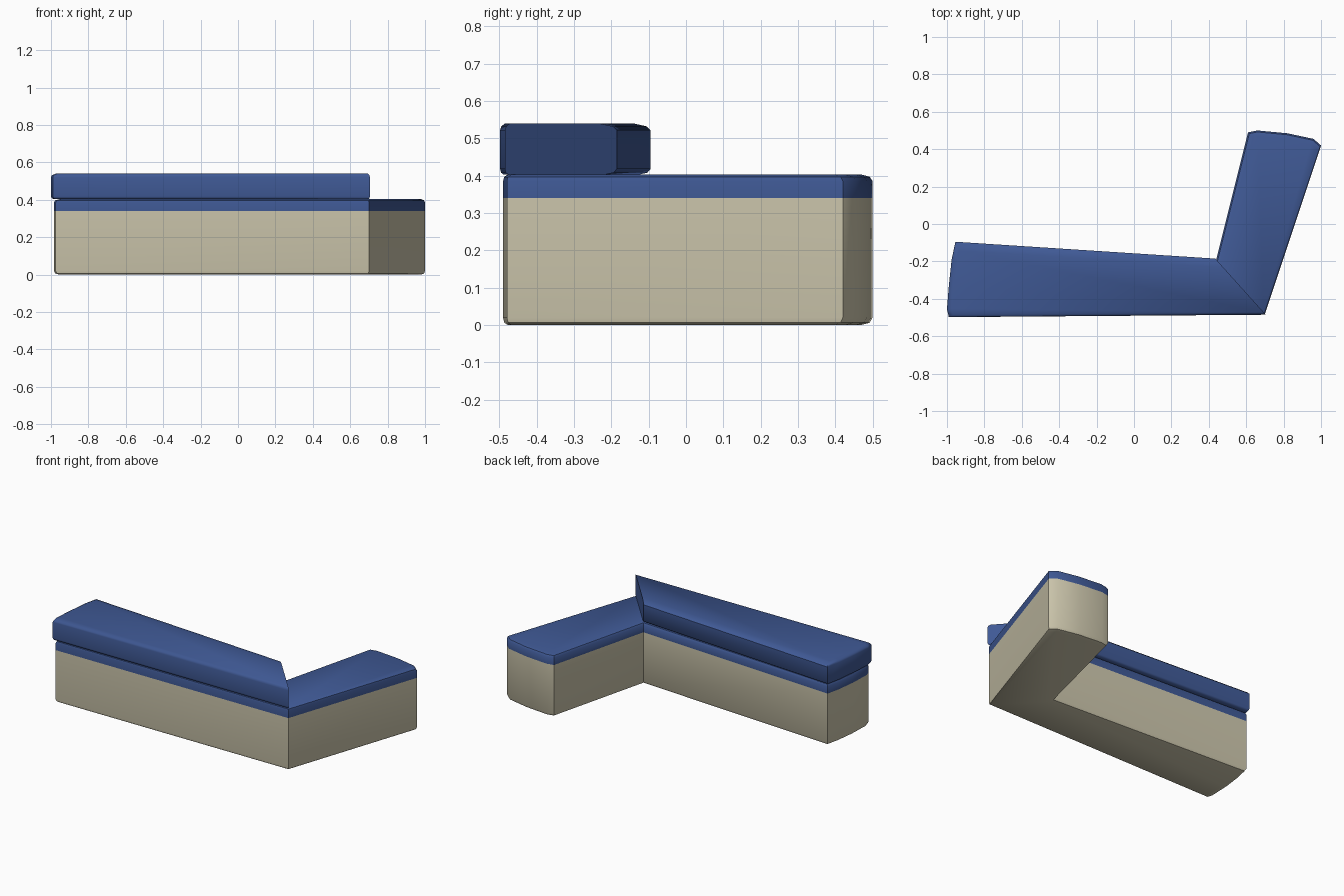
import bpy, bmesh, math
from mathutils import Vector

if "Cube" in bpy.data.objects:
    bpy.data.objects.remove(bpy.data.objects["Cube"])


def material(name, rgb):
    m = bpy.data.materials.new(name)
    m.diffuse_color = (*rgb, 1)
    m.use_nodes = True
    m.node_tree.nodes["Principled BSDF"].inputs["Base Color"].default_value = m.diffuse_color
    return m


def inset(outline, weights, d):
    """Move every edge inward by d * its weight and re-intersect neighbours."""
    n = len(outline)
    pts = [Vector(p) for p in outline]
    normals = []
    for i in range(n):
        e = (pts[(i + 1) % n] - pts[i]).normalized()
        normals.append(Vector((-e.y, e.x)))
    result = []
    for i in range(n):
        a, b = normals[i - 1], normals[i]
        da, db = d * weights[i - 1], d * weights[i]
        det = a.x * b.y - a.y * b.x
        result.append(pts[i] + Vector((da * b.y - db * a.y, a.x * db - b.x * da)) / det)
    return result


def loft(name, outline, weights, rings, mat, bottom=True, top=True):
    """Stack inset copies of an outline; rings are (inset, height)."""
    bm = bmesh.new()
    loops = [[bm.verts.new((p.x, p.y, z)) for p in inset(outline, weights, d)]
             for d, z in rings]
    n = len(outline)
    for lo, hi in zip(loops, loops[1:]):
        for i in range(n):
            j = (i + 1) % n
            bm.faces.new((lo[i], lo[j], hi[j], hi[i]))
    if bottom:
        bm.faces.new(loops[0][::-1])
    if top:
        bm.faces.new(loops[-1])
    mesh = bpy.data.meshes.new(name)
    bm.to_mesh(mesh)
    bm.free()
    mesh.materials.append(mat)
    ob = bpy.data.objects.new(name, mesh)
    bpy.context.collection.objects.link(ob)
    bpy.ops.object.select_all(action='DESELECT')
    ob.select_set(True)
    bpy.context.view_layer.objects.active = ob
    bpy.ops.object.shade_smooth_by_angle(angle=math.radians(40))
    return ob


cream = material("cream_fabric", (0.60, 0.56, 0.41))
blue = material("blue_fabric", (0.05, 0.10, 0.30))

# Angled L footprint shared by the base and the seat, with bowed ends
footprint = [(-0.975, -0.49), (0.70, -0.48), (1.0, 0.42), (0.96, 0.455),
             (0.82, 0.485), (0.66, 0.50), (0.61, 0.49), (0.44, -0.19),
             (-0.945, -0.11), (-0.965, -0.20), (-0.98, -0.32), (-0.985, -0.455)]
soft = [0.4, 0.4, 1, 1, 1, 1, 1, 1, 1, 1, 1, 1]

# Cream base and blue seat cushion
loft("base", footprint, soft,
     [(0.03, 0.0), (0.008, 0.006), (0, 0.02), (0, 0.34)], cream, top=False)
loft("seat", footprint, soft,
     [(0, 0.34), (0, 0.385), (0.008, 0.397), (0.03, 0.403)], blue, bottom=False)

# Backrest block on the long wing, cut off by a mitre at the corner
back_outline = [(-0.99, -0.498), (0.705, -0.485), (0.435, -0.185),
                (-0.955, -0.095), (-0.975, -0.19), (-0.99, -0.33), (-1.0, -0.455)]
back_soft = [0.3, 0, 1, 0.6, 0.6, 0.6, 0.6]
loft("backrest", back_outline, back_soft,
     [(0.03, 0.403), (0.008, 0.408), (0, 0.418), (0, 0.522),
      (0.01, 0.532), (0.045, 0.54)], blue)
